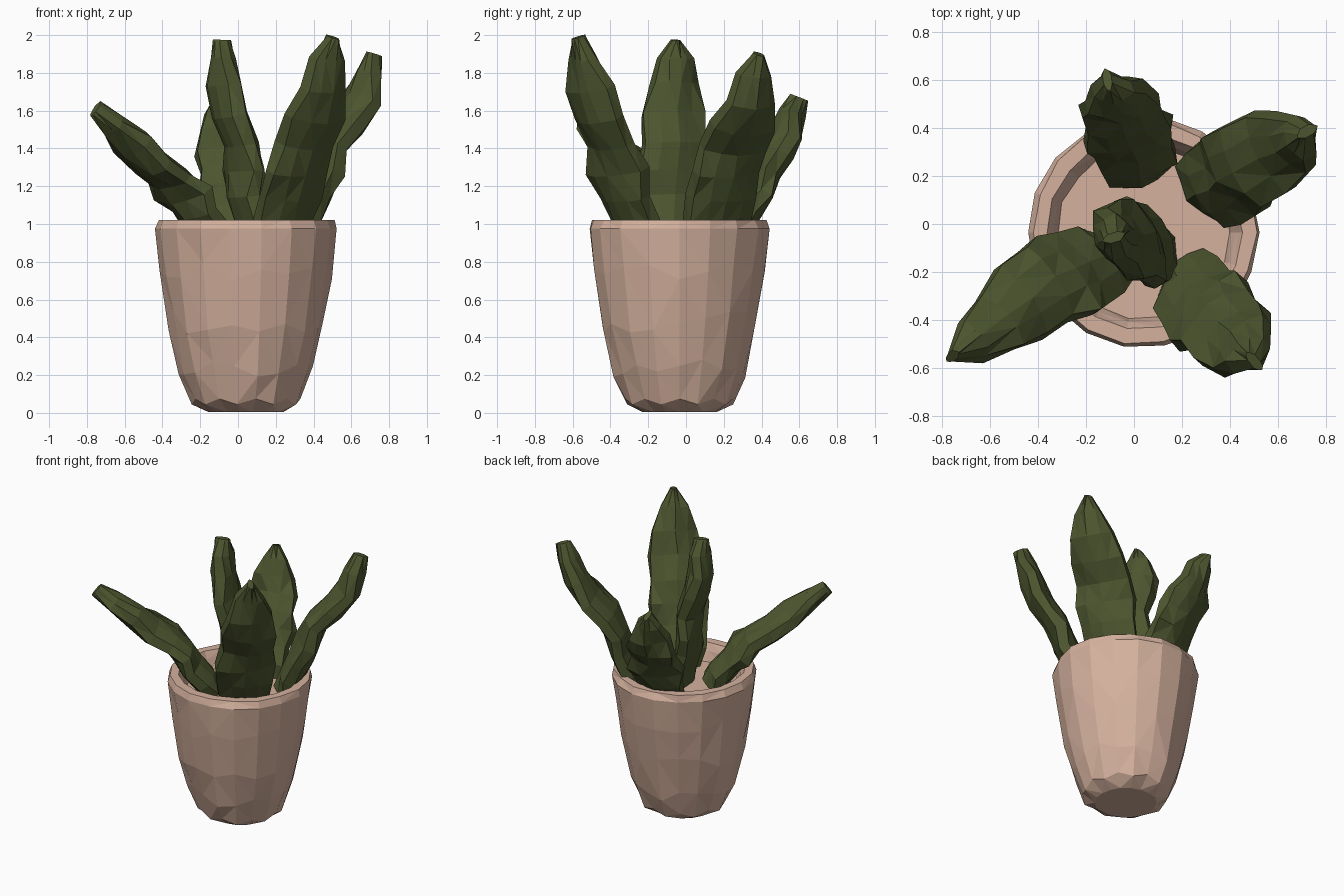
import bpy, bmesh, math, random
from mathutils import Vector

if "Cube" in bpy.data.objects:
    bpy.data.objects.remove(bpy.data.objects["Cube"])

random.seed(4)

def material(name, rgb):
    m = bpy.data.materials.new(name)
    m.diffuse_color = (*rgb, 1)
    m.use_nodes = True
    m.node_tree.nodes["Principled BSDF"].inputs["Base Color"].default_value = m.diffuse_color
    return m

CLAY = material("clay", (0.66, 0.44, 0.34))
LEAF = material("leaf_green", (0.072, 0.09, 0.028))

def loft(name, rings, mat):
    """Skin closed rings of points, cap both ends, faceted with triangles."""
    bm = bmesh.new()
    vr = [[bm.verts.new(p) for p in r] for r in rings]
    n = len(rings[0])
    for a, b in zip(vr, vr[1:]):
        for i in range(n):
            j = (i + 1) % n
            bm.faces.new((a[i], a[j], b[j], b[i]))
    bm.faces.new(vr[0][::-1])
    bm.faces.new(vr[-1])
    bmesh.ops.triangulate(bm, faces=bm.faces[:])
    bmesh.ops.recalc_face_normals(bm, faces=bm.faces[:])
    me = bpy.data.meshes.new(name)
    bm.to_mesh(me)
    bm.free()
    me.materials.append(mat)
    ob = bpy.data.objects.new(name, me)
    bpy.context.collection.objects.link(ob)
    return ob

def jit(a):
    return random.uniform(-a, a)

# Pot: hand-carved lathe profile, outside, rim, inside, soil level
PROFILE = [(0.20, 0.004), (0.285, 0.06), (0.35, 0.24), (0.41, 0.48), (0.453, 0.75),
           (0.48, 0.975), (0.464, 1.022), (0.405, 1.022), (0.38, 0.97), (0.36, 0.90)]
SIDES = 18
rings = []
for k, (r, z) in enumerate(PROFILE):
    ring = []
    for i in range(SIDES):
        a = 2 * math.pi * i / SIDES
        rr = r + jit(0.006)
        zz = z + (jit(0.06) if 1 < k < 5 else (0.015 * (-1) ** i if k == 1 else 0))
        ring.append((0.042 + rr * math.cos(a), -0.035 + rr * math.sin(a), zz))
    rings.append(ring)
loft("pot", rings, CLAY)

def spline(pts, t):
    """Catmull-Rom point on a path, t from 0 to 1."""
    s = t * (len(pts) - 1)
    i = min(int(s), len(pts) - 2)
    f = s - i
    p = [pts[max(0, min(len(pts) - 1, i + d))] for d in (-1, 0, 1, 2)]
    return 0.5 * (2 * p[1] + (p[2] - p[0]) * f + (2 * p[0] - 5 * p[1] + 4 * p[2] - p[3]) * f * f
                  + (3 * p[1] - p[0] - 3 * p[2] + p[3]) * f ** 3)

# Leaf half widths from base to tip, and cross-section with a ridge on each face
WIDTHS = [0.14, 0.175, 0.18, 0.2, 0.175, 0.175, 0.14, 0.09, 0.02]
SECTION = [(1, -0.4), (1, 0.4), (0.5, 0.8), (0, 1), (-0.5, 0.8),
           (-1, 0.4), (-1, -0.4), (-0.5, -0.8), (0, -1), (0.5, -0.8)]

def leaf(name, path, wdir, scale=1.0, thick=0.085):
    pts = [Vector(p) for p in path]
    w = Vector((*wdir, 0)).normalized()
    n = len(WIDTHS) - 1
    rings = []
    for k, hw in enumerate(WIDTHS):
        t = k / n
        c = spline(pts, t)
        tan = spline(pts, min(1, t + 0.05)) - spline(pts, max(0, t - 0.05))
        nor = tan.cross(w).normalized()
        th = thick * (1.0 if t < 0.75 else 1.0 - 1.6 * (t - 0.75))
        ring = []
        for u, v in SECTION:
            # wavy edges plus small facets; the end ring stays tidy
            a = 0.012 if k < n else 0.003
            wave = 0.022 * math.sin(k * 2.1 + u * 1.2) * (0.3 + 0.7 * abs(u)) * (k < n)
            ring.append(c + w * (u * hw * scale + jit(a)) + nor * (v * th + wave + jit(a * 0.6)))
        rings.append(ring)
    loft(name, rings, LEAF)

# Five leaves spreading from the soil
leaf("leaf_left", [(-0.12, -0.14, 0.89), (-0.23, -0.20, 1.08), (-0.37, -0.25, 1.24),
                   (-0.56, -0.41, 1.42), (-0.755, -0.55, 1.61)], (0.6, -0.8), 0.98)
leaf("leaf_front_right", [(0.21, -0.23, 0.89), (0.27, -0.32, 1.15), (0.36, -0.40, 1.42),
                          (0.45, -0.51, 1.72), (0.50, -0.57, 1.99)], (0.75, 0.65), 1.0)
leaf("leaf_back_right", [(0.29, 0.14, 0.89), (0.38, 0.18, 1.15), (0.47, 0.25, 1.40),
                         (0.65, 0.34, 1.65), (0.72, 0.385, 1.90)], (-0.5, 0.85), 1.03)
leaf("leaf_back", [(0.02, 0.23, 0.89), (0.0, 0.32, 1.08), (-0.04, 0.43, 1.28),
                   (-0.07, 0.53, 1.48), (-0.11, 0.60, 1.67)], (-1, -0.2), 0.92)
leaf("leaf_centre", [(0.09, -0.09, 0.89), (0.04, -0.08, 1.15), (0.01, -0.07, 1.42),
                     (-0.08, -0.06, 1.74), (-0.085, -0.055, 1.975)], (0.33, -0.94), 0.98)
